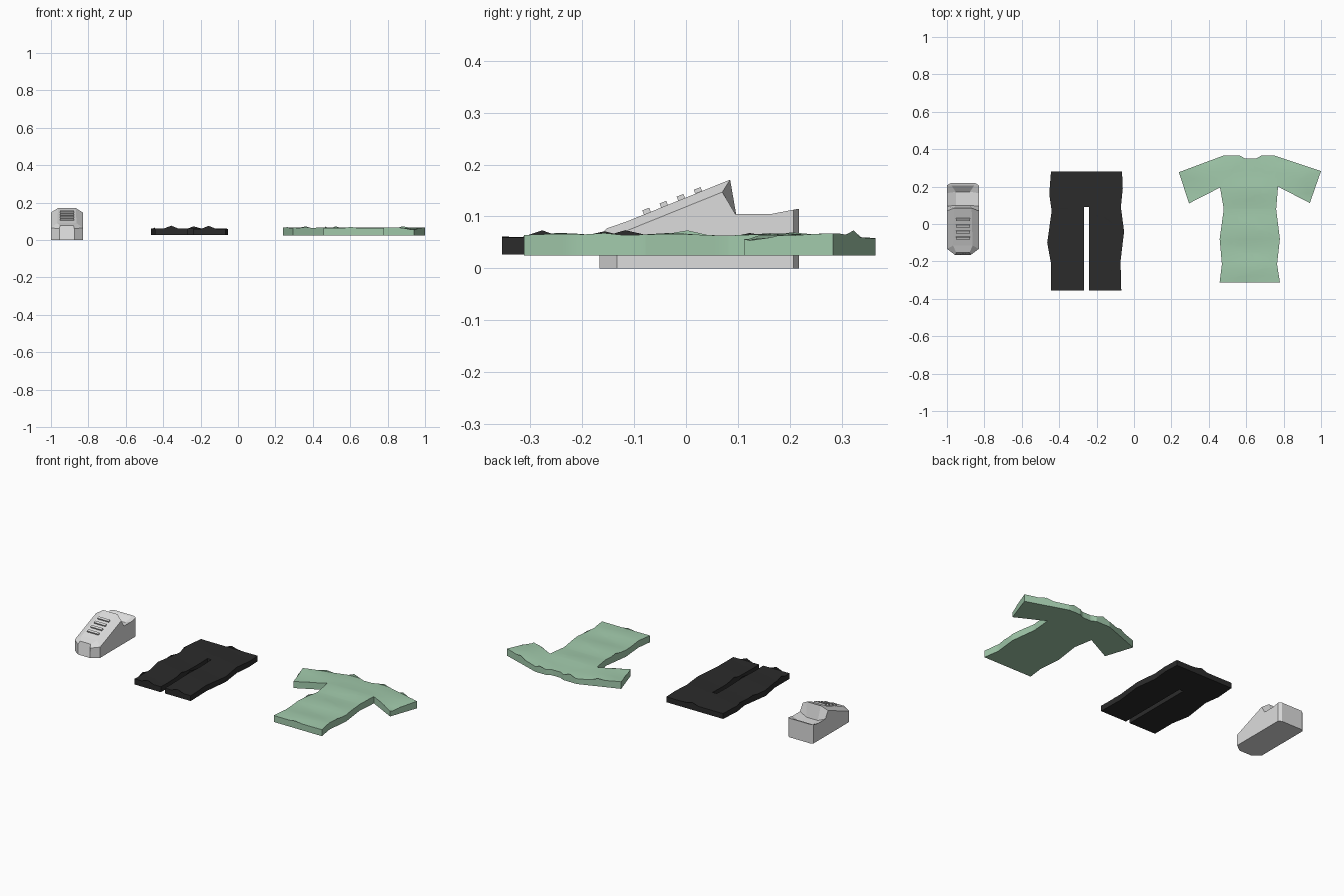
import bpy, bmesh, math
from mathutils import Vector

if "Cube" in bpy.data.objects:
    bpy.data.objects.remove(bpy.data.objects["Cube"])


def material(name, rgb):
    m = bpy.data.materials.new(name)
    m.diffuse_color = (*rgb, 1)
    m.use_nodes = True
    m.node_tree.nodes["Principled BSDF"].inputs["Base Color"].default_value = m.diffuse_color
    return m


GREEN = material("soft green", (0.36, 0.59, 0.41))
BLACK = material("near black", (0.024, 0.024, 0.024))
WHITE = material("off white", (0.72, 0.72, 0.72))


def finish(bm, name, mat):
    bmesh.ops.recalc_face_normals(bm, faces=bm.faces)
    me = bpy.data.meshes.new(name)
    bm.to_mesh(me)
    bm.free()
    ob = bpy.data.objects.new(name, me)
    bpy.context.collection.objects.link(ob)
    me.materials.append(mat)
    return ob


def garment(name, outline, z0, height, mat, step=0.04):
    """Flat-laid cloth slab: outline, extruded, sliced and gently rippled on top."""
    bm = bmesh.new()
    face = bm.faces.new([bm.verts.new((x, y, z0)) for x, y in outline])
    ext = bmesh.ops.extrude_face_region(bm, geom=[face], use_keep_orig=True)
    for v in ext["geom"]:
        if isinstance(v, bmesh.types.BMVert):
            v.co.z = z0 + 0.1
    bmesh.ops.triangulate(bm, faces=bm.faces[:])
    for axis in (0, 1):
        for i in range(-25, 26):
            n = Vector((0, 0, 0))
            n[axis] = 1
            bmesh.ops.bisect_plane(bm, geom=bm.verts[:] + bm.edges[:] + bm.faces[:],
                                   plane_co=n * (i * step + 0.003), plane_no=n, dist=1e-5)
    for v in bm.verts:
        if v.co.z > z0 + 0.05:
            v.co.z = height(v.co.x, v.co.y)
    ob = finish(bm, name, mat)
    bpy.context.view_layer.objects.active = ob
    ob.select_set(True)
    bpy.ops.object.shade_smooth_by_angle(angle=math.radians(35))
    ob.select_set(False)
    return ob


# T-shirt
shirt = [(.476, .365), (.567, .365), (.594, .35), (.652, .35), (.68, .365), (.754, .365),
         (1.0, .283), (.94, .112), (.77, .2), (.76, .08), (.78, -.08), (.765, -.215),
         (.78, -.312), (.458, -.312), (.47, -.215), (.458, -.08), (.48, .08), (.46, .195),
         (.294, .11), (.24, .277)]


def shirt_height(x, y):
    z = 0.065 + 0.003 * math.sin(y * 30 + 2.5) * math.cos((x - .62) * 7)
    z -= 0.009 * max(0, (y - .3) / .065)                                   # collar rolls down
    z -= 0.012 * math.exp(-((x - .94) ** 2 + (y - .13) ** 2) / .0012)      # dent in the cuff
    return z


garment("shirt", shirt, 0.025, shirt_height, GREEN)

# Trousers with a gap between the legs
trousers = [(-.444, .28), (-.064, .28), (-.06, .19), (-.07, .09), (-.053, -.04), (-.072, -.2),
            (-.068, -.355), (-.241, -.355), (-.241, .09), (-.268, .09), (-.268, -.355),
            (-.444, -.355), (-.444, -.21), (-.464, -.1), (-.44, .07), (-.453, .16)]
garment("trousers", trousers, 0.027,
        lambda x, y: 0.0605 + 0.0015 * math.sin(y * 22 + x * 5), BLACK)

# Shoe: loft of (y, half width, side z, top y, top half width, top z)
CX = -0.915
sections = [(-.167, .04, .06, -.153, .036, .077),
            (-.133, .085, .065, -.115, .052, .09),
            (.07, .085, .147, .085, .047, .171),
            (.095, .085, .105, .1, .038, .085),
            (.165, .085, .105, .172, .038, .085),
            (.207, .085, .113, .205, .06, .112),
            (.218, .067, .115, .218, .05, .115)]
bm = bmesh.new()
rings = []
for y, w, zs, ty, tw, tz in sections:
    pts = [(-w, y, 0), (w, y, 0), (w, y, zs), (tw, ty, tz), (-tw, ty, tz), (-w, y, zs)]
    rings.append([bm.verts.new((CX + x, yy, z)) for x, yy, z in pts])
for a, b in zip(rings, rings[1:]):
    for i in range(6):
        j = (i + 1) % 6
        bm.faces.new((a[i], a[j], b[j], b[i]))
bm.faces.new(rings[0])
bm.faces.new(rings[-1])
finish(bm, "shoe_body", WHITE)

# Laces: four bars on the sloping front
for i in range(4):
    y = -.075 + .033 * i
    bm = bmesh.new()
    bmesh.ops.create_cube(bm, size=1)
    bmesh.ops.scale(bm, vec=(.075, .014, .014), verts=bm.verts)
    ob = finish(bm, f"lace_{i + 1}", WHITE)
    ob.location = (CX, y, .108 + .4 * (y + .075))
    ob.rotation_euler.x = math.atan(.4)
